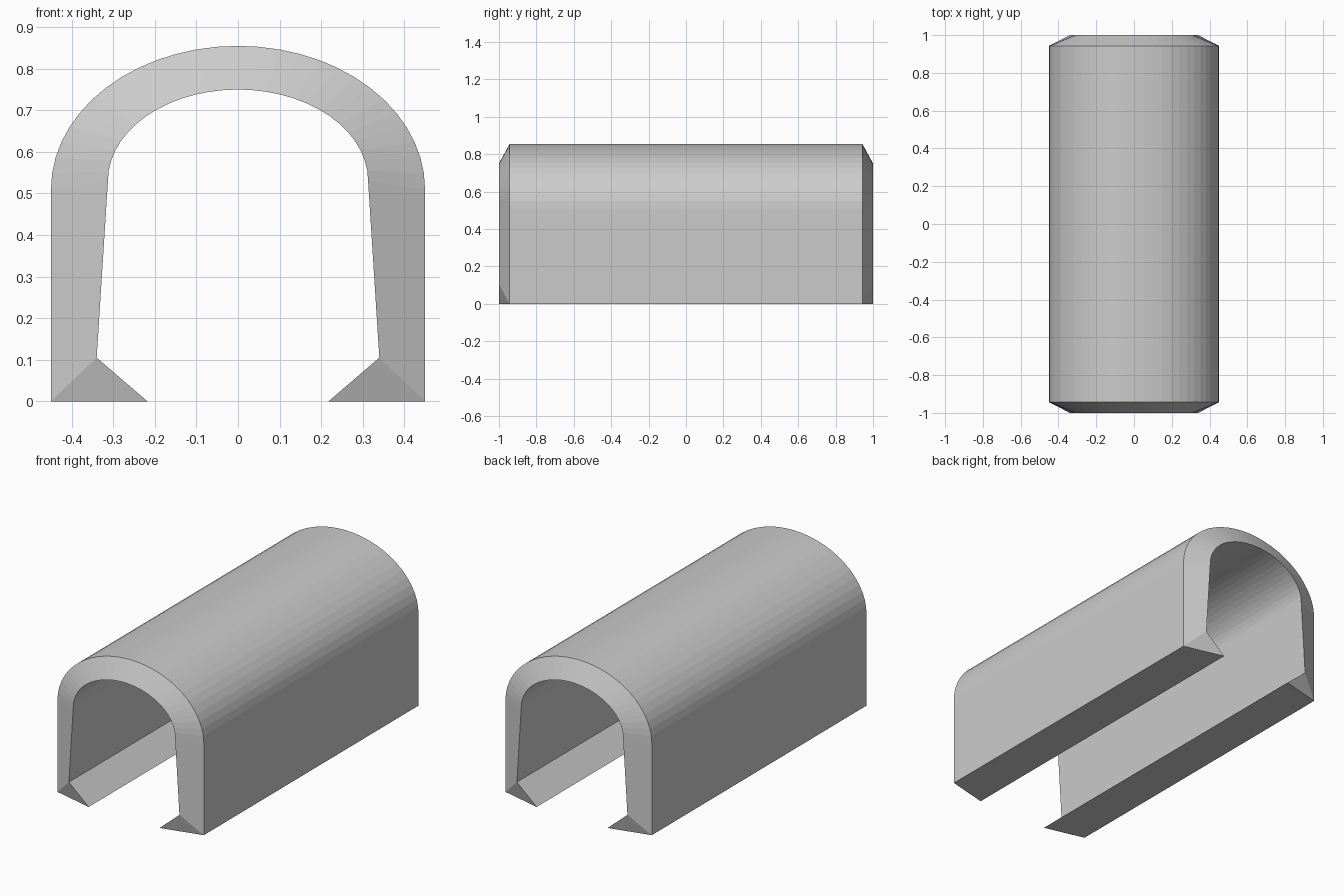
import bpy
import bmesh
import math

if "Cube" in bpy.data.objects:
    bpy.data.objects.remove(bpy.data.objects["Cube"])

SEGMENTS = 28


def arch(half_width, spring, rise):
    """Half-ellipse from the right springing point over to the left."""
    angles = [math.pi * i / SEGMENTS for i in range(SEGMENTS + 1)]
    return [(half_width * math.cos(a), spring + rise * math.sin(a)) for a in angles]


# Outer and inner cross-sections (x, z); the doubled outer corner pairs with the foot lip
outer = [(0.45, 0), (0.45, 0)] + arch(0.45, 0.51, 0.345) + [(-0.45, 0), (-0.45, 0)]
inner = [(0.218, 0), (0.34, 0.105)] + arch(0.313, 0.53, 0.22) + [(-0.34, 0.105), (-0.218, 0)]

bm = bmesh.new()


def ring(profile, y):
    return [bm.verts.new((x, y, z)) for x, z in profile]


def bridge(a, b):
    for i in range(len(a) - 1):
        bm.faces.new((a[i], a[i + 1], b[i + 1], b[i]))


# Outer skin is shorter than the lining, giving bevelled ends
out_f, out_b = ring(outer, -0.943), ring(outer, 0.943)
in_f, in_b = ring(inner, -1.0), ring(inner, 1.0)
for a, b in ((out_f, out_b), (out_b, in_b), (in_b, in_f), (in_f, out_f)):
    bridge(a, b)

# Flat undersides of the two feet
for i in (0, -1):
    bm.faces.new((out_f[i], out_b[i], in_b[i], in_f[i]))

bmesh.ops.remove_doubles(bm, verts=bm.verts[:], dist=1e-5)
bmesh.ops.recalc_face_normals(bm, faces=bm.faces[:])

mesh = bpy.data.meshes.new("arched_tunnel_shell")
bm.to_mesh(mesh)
bm.free()
shell = bpy.data.objects.new("arched_tunnel_shell", mesh)
bpy.context.collection.objects.link(shell)
